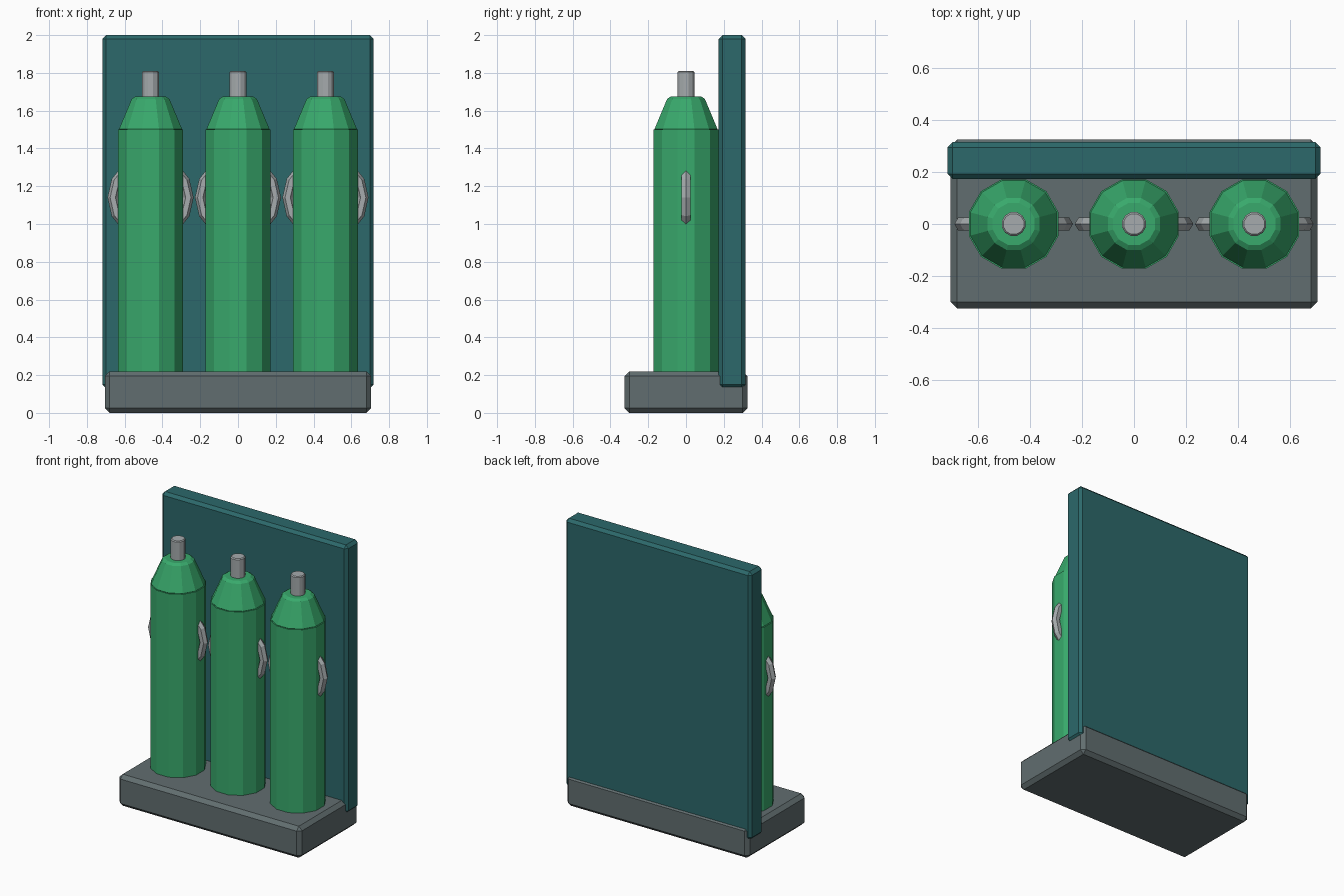
import bpy, math

if "Cube" in bpy.data.objects:
    bpy.data.objects.remove(bpy.data.objects["Cube"])


def material(name, r, g, b):
    m = bpy.data.materials.new(name)
    m.diffuse_color = (r, g, b, 1)
    m.use_nodes = True
    m.node_tree.nodes["Principled BSDF"].inputs["Base Color"].default_value = m.diffuse_color
    return m


GREEN = material("green_paint", 0.04, 0.40, 0.15)
TEAL = material("teal_paint", 0.025, 0.14, 0.145)
DARK = material("dark_grey", 0.12, 0.155, 0.16)
METAL = material("pale_metal", 0.38, 0.41, 0.42)


def finish(name, mat, bevel=0):
    ob = bpy.context.object
    ob.name = name
    ob.data.materials.append(mat)
    if bevel:
        mod = ob.modifiers.new("edge_bevel", 'BEVEL')
        mod.width = bevel
        mod.segments = 1
        mod.limit_method = 'ANGLE'
        mod.angle_limit = math.radians(40)
    return ob


def box(name, lo, hi, mat, bevel):
    bpy.ops.mesh.primitive_cube_add(size=1, location=[(a + b) / 2 for a, b in zip(lo, hi)])
    bpy.context.object.scale = [b - a for a, b in zip(lo, hi)]
    bpy.ops.object.transform_apply(location=False, rotation=False, scale=True)
    return finish(name, mat, bevel)


def tapered(name, x, r1, r2, z1, z2, sides, mat, bevel=0):
    bpy.ops.mesh.primitive_cone_add(vertices=sides, radius1=r1, radius2=r2, depth=z2 - z1,
                                    location=(x, 0, (z1 + z2) / 2),
                                    rotation=(0, 0, math.pi / sides))
    return finish(name, mat, bevel)


# Floor tray and upright back panel
box("base_tray", (-0.705, -0.325, 0), (0.705, 0.325, 0.22), DARK, 0.025)
box("back_panel", (-0.718, 0.173, 0.13), (0.718, 0.315, 2.0), TEAL, 0.02)

# Three gas bottles, each with shoulder, valve and a ring showing at the sides
for i, x in enumerate((-0.463, 0, 0.463), 1):
    tapered(f"bottle_body_{i}", x, 0.178, 0.178, 0.18, 1.5, 12, GREEN)
    tapered(f"bottle_shoulder_{i}", x, 0.178, 0.098, 1.49, 1.675, 12, GREEN, 0.014)
    tapered(f"valve_stem_{i}", x, 0.047, 0.047, 1.64, 1.81, 12, METAL, 0.006)
    bpy.ops.mesh.primitive_torus_add(major_segments=14, minor_segments=6,
                                     major_radius=0.2, minor_radius=0.028,
                                     location=(x, 0, 1.14), rotation=(math.pi / 2, 0, 0))
    finish(f"bottle_ring_{i}", METAL)
